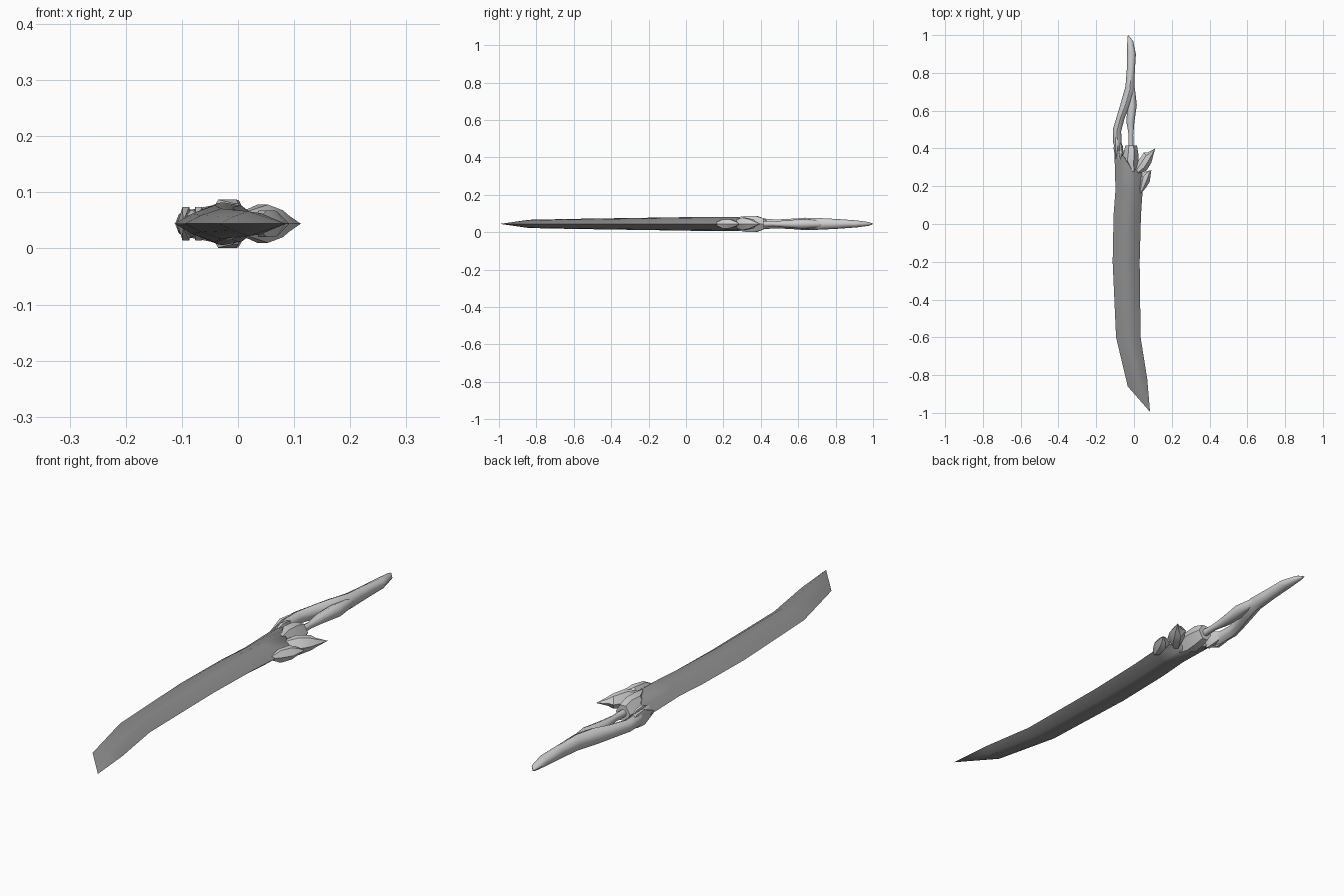
import bpy, bmesh, math
from mathutils import Vector

MID = 0.044  # height of the flat centre plane


def material(name, value):
    m = bpy.data.materials.new(name)
    m.diffuse_color = (value, value, value, 1)
    return m


steel = material("grey steel", 0.27)
bone = material("pale bone", 0.62)

# Cross-sections: (fraction from left to right edge, share of half thickness)
LENS = [(0, 0), (0.22, 0.55), (0.5, 1), (0.72, 0.85), (1, 0),
        (0.72, -0.85), (0.5, -1), (0.22, -0.55)]
ROUND = [(0.5 - 0.5 * math.cos(a), math.sin(a))
         for a in (i * math.pi / 4 for i in range(8))]
SHARD = [(0, 0), (0.3, 1), (0.7, 1), (1, 0), (0.7, -1), (0.3, -1)]


def loft(name, profile, sections, mat, angle):
    """Skin rings given as (left x, left y, right x, right y, half thickness)."""
    bm = bmesh.new()
    rings = []
    for lx, ly, rx, ry, h in sections:
        a, b = Vector((lx, ly, MID)), Vector((rx, ry, MID))
        rings.append([bm.verts.new(a.lerp(b, t) + Vector((0, 0, h * k)))
                      for t, k in profile])
    n = len(profile)
    for r, s in zip(rings, rings[1:]):
        for i in range(n):
            j = (i + 1) % n
            bm.faces.new((r[i], r[j], s[j], s[i]))
    bm.faces.new(rings[0])
    bm.faces.new(rings[-1])
    bmesh.ops.remove_doubles(bm, verts=bm.verts, dist=0.0004)
    bmesh.ops.recalc_face_normals(bm, faces=bm.faces)
    me = bpy.data.meshes.new(name)
    bm.to_mesh(me)
    bm.free()
    me.materials.append(mat)
    ob = bpy.data.objects.new(name, me)
    bpy.context.collection.objects.link(ob)
    bpy.ops.object.select_all(action='DESELECT')
    ob.select_set(True)
    bpy.context.view_layer.objects.active = ob
    bpy.ops.object.shade_smooth_by_angle(angle=math.radians(angle))
    return ob


# Curved blade, from the slanted tip to the slanted base
loft("blade", LENS, [
    (0.085, -0.995, 0.085, -0.995, 0),
    (-0.033, -0.86, 0.07, -0.82, 0.022),
    (-0.095, -0.60, 0.035, -0.60, 0.027),
    (-0.113, -0.20, 0.030, -0.20, 0.033),
    (-0.108, 0.05, 0.037, 0.05, 0.037),
    (-0.098, 0.18, 0.046, 0.18, 0.038),
    (-0.103, 0.36, 0.050, 0.26, 0.037),
    (-0.105, 0.41, 0.000, 0.30, 0.024)], steel, 50)

# Main branch of the grip, sweeping up from the back edge to the pommel
loft("grip", ROUND, [
    (-0.085, 0.34, -0.060, 0.34, 0.020),
    (-0.110, 0.43, -0.065, 0.42, 0.026),
    (-0.112, 0.50, -0.068, 0.49, 0.024),
    (-0.088, 0.58, -0.050, 0.56, 0.028),
    (-0.070, 0.64, -0.018, 0.63, 0.033),
    (-0.045, 0.73, 0.003, 0.70, 0.031),
    (-0.038, 0.82, 0.004, 0.80, 0.026),
    (-0.037, 0.92, 0.010, 0.90, 0.019),
    (-0.035, 0.985, -0.005, 0.97, 0.010),
    (-0.032, 1.0, -0.031, 1.0, 0.001)], bone, 50)

# Thin front branch that rejoins the grip above the opening
loft("grip_strand", ROUND, [
    (-0.032, 0.38, -0.003, 0.38, 0.016),
    (-0.028, 0.47, -0.004, 0.47, 0.013),
    (-0.040, 0.54, 0.002, 0.54, 0.020),
    (-0.036, 0.62, 0.015, 0.63, 0.026),
    (-0.024, 0.70, 0.007, 0.70, 0.020),
    (-0.010, 0.77, -0.006, 0.77, 0.004)], bone, 50)

# Faceted collar between blade and grip
loft("collar", SHARD, [
    (-0.012, 0.275, 0.006, 0.28, 0.036),
    (-0.060, 0.345, 0.022, 0.31, 0.043),
    (-0.052, 0.39, 0.024, 0.365, 0.042),
    (-0.046, 0.415, 0.016, 0.415, 0.030)], bone, 30)

# Pointed guard shards on the cutting side
loft("upper_shard", SHARD, [
    (0.000, 0.285, 0.025, 0.262, 0.022),
    (0.020, 0.33, 0.068, 0.285, 0.034),
    (0.052, 0.378, 0.092, 0.325, 0.024),
    (0.072, 0.378, 0.100, 0.355, 0.014),
    (0.112, 0.40, 0.112, 0.40, 0)], bone, 30)
loft("lower_shard", SHARD, [
    (0.030, 0.155, 0.032, 0.155, 0.004),
    (0.026, 0.20, 0.062, 0.19, 0.024),
    (0.034, 0.262, 0.084, 0.225, 0.023),
    (0.060, 0.278, 0.088, 0.26, 0.012),
    (0.092, 0.285, 0.092, 0.285, 0)], bone, 30)

# Small splinters overlapping the back of the blade
for i, (x, y, length) in enumerate([(-0.098, 0.34, 0.15), (-0.075, 0.32, 0.13)]):
    loft(f"back_splinter_{i + 1}", SHARD, [
        (x, y, x, y, 0.004),
        (x - 0.010, y + length * 0.4, x + 0.020, y + length * 0.4, 0.030),
        (x - 0.006, y + length * 0.7, x + 0.016, y + length * 0.7, 0.026),
        (x, y + length, x, y + length, 0.010)], bone, 30)
